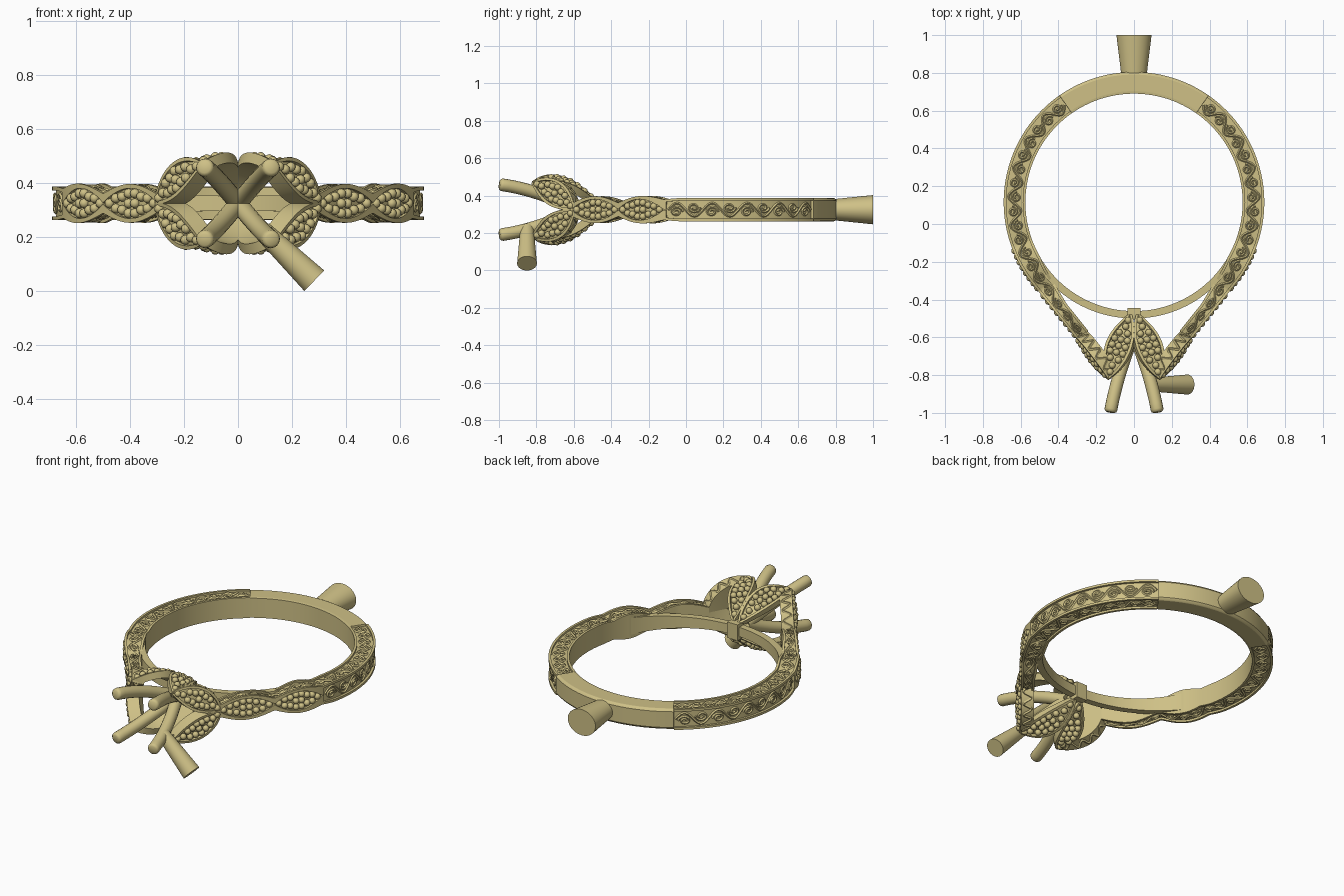
import bpy, bmesh
from math import sin, cos, pi, radians
from mathutils import Vector as V

if "Cube" in bpy.data.objects:
    bpy.data.objects.remove(bpy.data.objects["Cube"])

Z0 = 0.325                      # mid-height of the ring; all parts are built around it
R, CY = 0.69, 0.115             # outer radius and centre of the finger ring
UE = radians(128.8) * R         # path length where the shoulder leaves the circle
ENG, L1, L2, L3 = 0.42, 1.325, 1.61, 1.93   # starts of engraving, leaf 1, leaf 2, head
D = 0.014                       # recess depth and rim width
UP = V((0, 0, 1))


def loft(bm, rings, cap0=True, cap1=True):
    vs = [[bm.verts.new(p) for p in r] for r in rings]
    n = len(vs[0])
    for a, b in zip(vs, vs[1:]):
        for i in range(n):
            bm.faces.new((a[i], a[(i + 1) % n], b[(i + 1) % n], b[i]))
    if cap0:
        bm.faces.new(vs[0][::-1])
    if cap1:
        bm.faces.new(vs[-1])


def tube(bm, pts, rad, ref, sides=5):
    rings = []
    for i, p in enumerate(pts):
        t = (pts[min(i + 1, len(pts) - 1)] - pts[max(i - 1, 0)]).normalized()
        n = ref[i] if isinstance(ref, list) else ref
        s = n.cross(t).normalized()
        n = t.cross(s)
        r = rad[i] if isinstance(rad, list) else rad
        rings.append([p + r * (cos(2 * pi * k / sides) * s + sin(2 * pi * k / sides) * n)
                      for k in range(sides)])
    loft(bm, rings)


def bead(bm, p, r):
    ret = bmesh.ops.create_icosphere(bm, subdivisions=2, radius=r)
    bmesh.ops.translate(bm, verts=ret['verts'], vec=p)


def finish(name, bm, mx=False, mz=False, angle=40):
    bmesh.ops.recalc_face_normals(bm, faces=bm.faces)
    me = bpy.data.meshes.new(name)
    bm.to_mesh(me)
    bm.free()
    ob = bpy.data.objects.new(name, me)
    bpy.context.collection.objects.link(ob)
    ob.location.z = Z0
    mat = bpy.data.materials.get("gold") or bpy.data.materials.new("gold")
    mat.diffuse_color = (0.62, 0.53, 0.24, 1)
    mat.use_nodes = True
    mat.node_tree.nodes["Principled BSDF"].inputs["Base Color"].default_value = mat.diffuse_color
    me.materials.append(mat)
    bpy.ops.object.select_all(action='DESELECT')
    ob.select_set(True)
    bpy.context.view_layer.objects.active = ob
    bpy.ops.object.shade_smooth_by_angle(angle=radians(angle))
    if mx or mz:
        m = ob.modifiers.new("mirror", 'MIRROR')
        m.use_axis = (mx, False, mz)


def bez(a, b, c, t):
    return a * (1 - t) ** 2 + b * 2 * t * (1 - t) + c * t * t


# outer path of the right half: circle, then straight shoulder
def path(u):
    a = pi / 2 - min(u, UE) / R
    n = V((cos(a), sin(a), 0))
    return V((0, CY, 0)) + n * R + V((n.y, -n.x, 0)) * max(0, u - UE), n


def leaf_pos(u):
    return (u - L1) / (L2 - L1) if u < L2 else (u - L2) / (L3 - L2)


def half_h(u):
    if u < L1:
        return 0.062 - 0.007 * max(0, 1 - (L1 - u) / 0.08)
    s = leaf_pos(u)
    b, e, g = (0.055, 0.036, 0.027) if u < L2 else (0.036, 0.034, 0.037)
    return b + (e - b) * s + g * max(0, sin(pi * s))


def recess(u):
    return half_h(u) - D if u < L1 else 0.056 * max(0, sin(pi * leaf_pos(u))) ** 0.8


def thick(u):
    return 0.115 - 0.04 * min(1, max(0, (u - 1.45) / 0.3))


# band with recessed outer, top and bottom panels
bm = bmesh.new()
us = [ENG * i / 14 for i in range(15)] + [ENG + 0.001 + (L1 - 0.016 - ENG) * i / 36 for i in range(37)]
us += [L1 - 0.014 + (L3 - L1 + 0.014) * i / 50 for i in range(51)]
rings = []
for u in us:
    p, n = path(u)
    h, a, th = half_h(u), recess(u), thick(u)
    eng = u > ENG
    d, e, c = (D, 0.012, 0) if eng else (0, 0, 0.008)
    if L1 - 0.015 < u < L1:
        a = 0.001
    half = [(-d, a), (0, a), (-c, h - c / 3), (-D, h), (-D, h - e), (-th + D, h - e),
            (-th + D, h), (-th, h - c / 3)]
    prof = half + [(o, -z) for o, z in reversed(half)]
    rings.append([p + n * o + UP * z for o, z in prof])
loft(bm, rings, cap0=False)
finish("band", bm, mx=True)


# engraved vines with curling spirals in the panels
def vine(bm, place, u0, u1, step):
    count = round((u1 - u0) / step)
    L = (u1 - u0) / count
    def draw(uv):
        pts, ns = zip(*[place(u, v) for u, v in uv])
        tube(bm, list(pts), 0.0065, list(ns), 4)
    draw([(u0 + L * i / 8, 0.8 * sin(pi * i / 8)) for i in range(count * 8 + 1)])
    for k in range(count):
        sg = 1 if k % 2 == 0 else -1
        uc = u0 + L * (k + 0.52)
        sp = []
        for i in range(20):
            a = pi - 2.9 * pi * i / 19
            r = 1 - 0.75 * i / 19
            sp.append((uc + 0.36 * L * r * cos(a), sg * (-0.25 + 0.62 * r * sin(a))))
        draw(sp)


def on_side(u, v):
    p, n = path(u)
    return p + n * -0.010 + UP * v * (recess(u) - 0.004), n


def on_top(u, v):
    p, n = path(u)
    th = thick(u)
    return p - n * (th / 2 + v * (th / 2 - D - 0.004)) + UP * (half_h(u) - 0.009), UP


bm = bmesh.new()
vine(bm, on_side, ENG + 0.01, L1 - 0.025, 0.1)
finish("side_scrolls", bm, mx=True)
bm = bmesh.new()
vine(bm, on_top, ENG + 0.01, L3 - 0.01, 0.085)
finish("edge_scrolls", bm, mx=True, mz=True)

# pave beads in the two shoulder leaves
bm = bmesh.new()
for a, b in ((L1, L2), (L2, L3)):
    for i in range(8):
        u = a + (b - a) * (0.09 + 0.82 * i / 7)
        w = recess(u)
        k = max(1, int(2 * w / 0.034))
        p, n = path(u)
        for j in range(k):
            z = 0 if k == 1 else ((j + 0.5) / k * 2 - 1) * w
            bead(bm, p + n * -0.008 + UP * z, 0.0185)
finish("shoulder_beads", bm, mx=True)


# leaf petals of the head, each with rim and pave beads
def petal(name, a, b, c, nref, W, th, edge_vine):
    a, b, c, nref = V(a), V(b), V(c), V(nref)
    def frame(t):
        T = (2 * (1 - t) * (b - a) + 2 * t * (c - b)).normalized()
        s = nref.cross(T).normalized()
        return bez(a, b, c, t), s, T.cross(s), max(0.006, W * max(0, sin(pi * t)) ** 0.75)
    bm = bmesh.new()
    rings = []
    for i in range(25):
        p, s, n, w = frame(i / 24)
        wi = max(w - 0.015, 0.001)
        prof = [(-w, -th), (-w, 0), (-wi, 0), (-wi, -D), (wi, -D), (wi, 0), (w, 0), (w, -th)]
        rings.append([p + s * x + n * y for x, y in prof])
    loft(bm, rings)
    finish(name, bm, mx=True, mz=True)
    bm = bmesh.new()
    for i in range(9):
        p, s, n, w = frame(0.1 + 0.8 * i / 8)
        w = max(0.004, w - 0.015)
        k = max(1, int(2 * w / 0.036))
        for j in range(k):
            bead(bm, p + n * -0.006 + s * ((j + 0.5) / k * 2 - 1) * w, 0.0185)
    finish(name + "_beads", bm, mx=True, mz=True)
    if edge_vine:
        bm = bmesh.new()
        pts, ns = [], []
        for i in range(49):
            p, s, n, w = frame(0.06 + 0.9 * i / 48)
            pts.append(p - s * w + n * (-th / 2 + 0.022 * sin(i * pi / 5)))
            ns.append(-s)
        tube(bm, pts, 0.007, ns, 4)
        finish(name + "_edge_scroll", bm, mx=True, mz=True)


petal("side_petal", (0.31, -0.60, 0.0), (0.25, -0.70, 0.105), (0.135, -0.825, 0.147),
      (0.78, -0.63, 0.25), 0.07, 0.07, True)
petal("top_petal", (0.018, -0.472, 0.04), (0.085, -0.64, 0.225), (0.14, -0.82, 0.15),
      (0.3, 0, 1), 0.072, 0.04, False)

# thin bridge closing the finger hole, with centre block
bm = bmesh.new()
rings = []
for i in range(25):
    k = i / 24
    a = radians(-30 - 60 * k)
    n = V((cos(a), sin(a), 0))
    h = 0.028 + 0.024 * (1 - k) ** 2
    rings.append([V((0, CY, 0)) + n * r + UP * z
                  for r, z in ((0.576, -h), (0.615, -h), (0.615, h), (0.576, h))])
loft(bm, rings, cap1=False)
finish("bridge", bm, mx=True)
bm = bmesh.new()
loft(bm, [[V((x, y, z)) for x, z in ((-.035, -.048), (.035, -.048), (.035, .048), (-.035, .048))]
          for y in (-0.505, -0.445)])
finish("bridge_block", bm)

# four splayed prongs
bm = bmesh.new()
ts = [i / 14 * 0.96 for i in range(15)] + [0.985, 1.0]
pts = [bez(V((0, -0.58, 0)), V((0.09, -0.80, 0.11)), V((0.125, -0.997, 0.135)), t) for t in ts]
tube(bm, pts, [0.034] * 15 + [0.031, 0.022], V((0.7, 0, 0.7)), 16)
finish("prongs", bm, mx=True, mz=True)

# casting sprues on the back and on one prong
bm = bmesh.new()
tube(bm, [V((0, 0.78, 0)), V((0, 1.0, 0))], [0.066, 0.093], UP, 40)
for v in bm.verts:
    v.co.z *= 0.84
finish("back_sprue", bm)
bm = bmesh.new()
tube(bm, [V((0.09, -0.85, -0.10)), V((0.283, -0.85, -0.287))], [0.036, 0.053], V((0, 1, 0)), 40)
finish("prong_sprue", bm)
